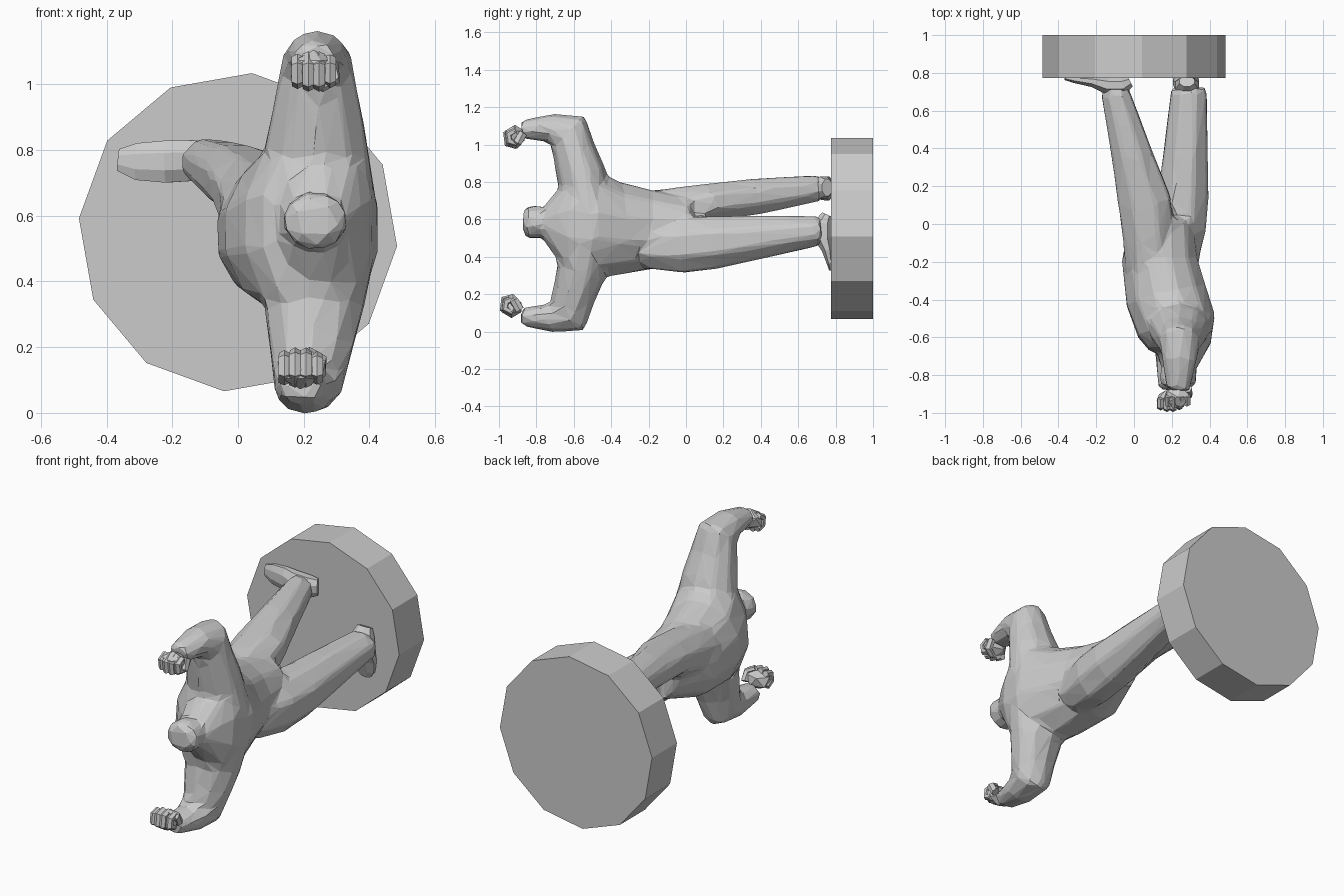
import bpy, bmesh, math
from mathutils import Vector, Matrix

if "Cube" in bpy.data.objects:
    bpy.data.objects.remove(bpy.data.objects["Cube"])


def new_object(name, bm):
    bmesh.ops.recalc_face_normals(bm, faces=bm.faces)
    mesh = bpy.data.meshes.new(name)
    bm.to_mesh(mesh)
    bm.free()
    obj = bpy.data.objects.new(name, mesh)
    bpy.context.collection.objects.link(obj)
    return obj


def add_loft(bm, rings, sides=10, ref=(1, 0, 0)):
    """Skin closed rings (x, y, z, radius along ref, radius across) along their path."""
    pts = [Vector(r[:3]) for r in rings]
    grow = 1 / math.cos(math.pi / sides)
    grow_v = grow if sides % 4 == 0 else 1
    loops = []
    for i, r in enumerate(rings):
        t = (pts[min(i + 1, len(pts) - 1)] - pts[max(i - 1, 0)]).normalized()
        u = Vector(ref)
        u = (u - t * u.dot(t)).normalized()
        v = t.cross(u)
        loops.append([bm.verts.new(pts[i] + u * r[3] * grow * math.cos(a) + v * r[4] * grow_v * math.sin(a))
                      for a in (2 * math.pi * (k + 0.5) / sides for k in range(sides))])
    for a, b in zip(loops, loops[1:]):
        for k in range(sides):
            j = (k + 1) % sides
            bm.faces.new((a[k], a[j], b[j], b[k]))
    bm.faces.new(loops[0])
    bm.faces.new(loops[-1])


def loft(name, rings, sides=10, ref=(1, 0, 0)):
    bm = bmesh.new()
    add_loft(bm, rings, sides, ref)
    return new_object(name, bm)


def flip(rings, dx):
    """Mirror across the body's middle, shifting x a little more toward the end."""
    n = len(rings) - 1
    return [(r[0] + dx * i / n, r[1], 1.16 - r[2], *r[3:]) for i, r in enumerate(rings)]


def apply(obj, kind, **settings):
    bpy.context.view_layer.objects.active = obj
    m = obj.modifiers.new(kind, kind)
    for key, value in settings.items():
        setattr(m, key, value)
    bpy.ops.object.modifier_apply(modifier=m.name)


def union(obj, others):
    for p in others:
        apply(obj, "BOOLEAN", operation="UNION", solver="EXACT", object=p)
        bpy.data.objects.remove(p)


# Torso from hips to the blunt neck
body = loft("body", [
    (.17, .04, .55, .14, .15), (.135, -.18, .545, .20, .21), (.17, -.38, .55, .215, .25),
    (.225, -.54, .57, .21, .30), (.245, -.645, .58, .165, .29), (.245, -.69, .58, .125, .18),
    (.235, -.77, .585, .088, .075), (.235, -.80, .585, .097, .088),
    (.235, -.85, .585, .095, .085), (.235, -.872, .585, .06, .055)], 12)

# Arms, bent at the elbow toward the head
arm = [(.235, -.53, .68, .18, .13), (.24, -.56, .84, .15, .135), (.24, -.60, .97, .125, .117),
       (.24, -.63, 1.063, .105, .13), (.24, -.72, 1.088, .09, .077), (.235, -.88, 1.08, .062, .05)]
parts = [loft("upper_arm_a", arm), loft("upper_arm_b", flip(arm, -.045))]

# Legs, spread apart down to the base
parts.append(loft("leg_a", [
    (.085, -.22, .60, .13, .14), (.075, -.05, .645, .135, .125), (.055, .12, .69, .14, .10),
    (-.02, .40, .725, .105, .095), (-.10, .70, .765, .075, .07), (-.10, .725, .765, .07, .066)], 8))
parts.append(loft("leg_b", [
    (.22, -.22, .46, .11, .12), (.25, -.02, .465, .13, .15), (.26, .15, .475, .135, .14),
    (.275, .40, .505, .115, .115), (.29, .70, .537, .095, .08), (.29, .725, .537, .09, .075)], 8))

# Fuse limbs into one faceted skin with soft joints
union(body, parts)
apply(body, "REMESH", mode="VOXEL", voxel_size=.014)
apply(body, "SMOOTH", factor=.5, iterations=14)
apply(body, "DECIMATE", ratio=1100 / (2 * len(body.data.polygons)))
for poly in body.data.polygons:
    poly.use_smooth = False

# Feet
union(body, [
    loft("foot_a", [
        (-.02, .755, .77, .03, .045), (-.06, .735, .77, .05, .058), (-.14, .735, .768, .05, .062),
        (-.22, .755, .765, .03, .064), (-.31, .765, .765, .02, .056), (-.365, .772, .77, .01, .033)],
        8, (0, 1, 0)),
    loft("foot_b", [
        (.28, .755, .625, .04, .03), (.28, .735, .58, .06, .05), (.28, .735, .50, .065, .05),
        (.275, .755, .44, .07, .03), (.27, .768, .37, .06, .017), (.265, .775, .33, .033, .01)], 8)])


# Fists with palm, curled fingers and thumb
def fist(name, offset, mirrored):
    bm = bmesh.new()
    bmesh.ops.create_icosphere(bm, subdivisions=1, radius=1, matrix=Matrix.LocRotScale(
        Vector((.23, -.915, 1.047)), None, Vector((.078, .062, .058))))
    palm = new_object(name, bm)
    digits = []
    for i in range(4):
        x, s = .181 + i * .033, (.008, 0, 0, .01)[i]
        digits.append(loft("finger", [
            (x, -.91, 1.085 - s, .018, .018), (x, -.958 + s, 1.055, .018, .022),
            (x, -.952 + s, 1.007 + s, .018, .022), (x, -.905, .995 + s, .016, .018)], 6))
    digits.append(loft("thumb", [
        (.285, -.87, 1.06, .022, .022), (.292, -.90, 1.015, .022, .02),
        (.25, -.915, .99, .016, .016)], 6, (0, 1, 0)))
    union(palm, digits)
    if mirrored:
        palm.data.transform(Matrix.Translation((0, 0, 1.165)) @ Matrix.Scale(-1, 4, (0, 0, 1)))
        palm.data.flip_normals()
    palm.data.transform(Matrix.Translation(offset))


fist("fist_a", (0, 0, 0), False)
fist("fist_b", (-.04, -.018, .012), True)

# Twelve-sided base disc
bm = bmesh.new()
rot = Matrix.Rotation(math.radians(90), 4, "X") @ Matrix.Rotation(math.radians(-5), 4, "Z")
bmesh.ops.create_cone(bm, cap_ends=True, segments=12, radius1=.486, radius2=.486, depth=.226,
                      matrix=Matrix.Translation((0, .887, .55)) @ rot)
new_object("base", bm)
